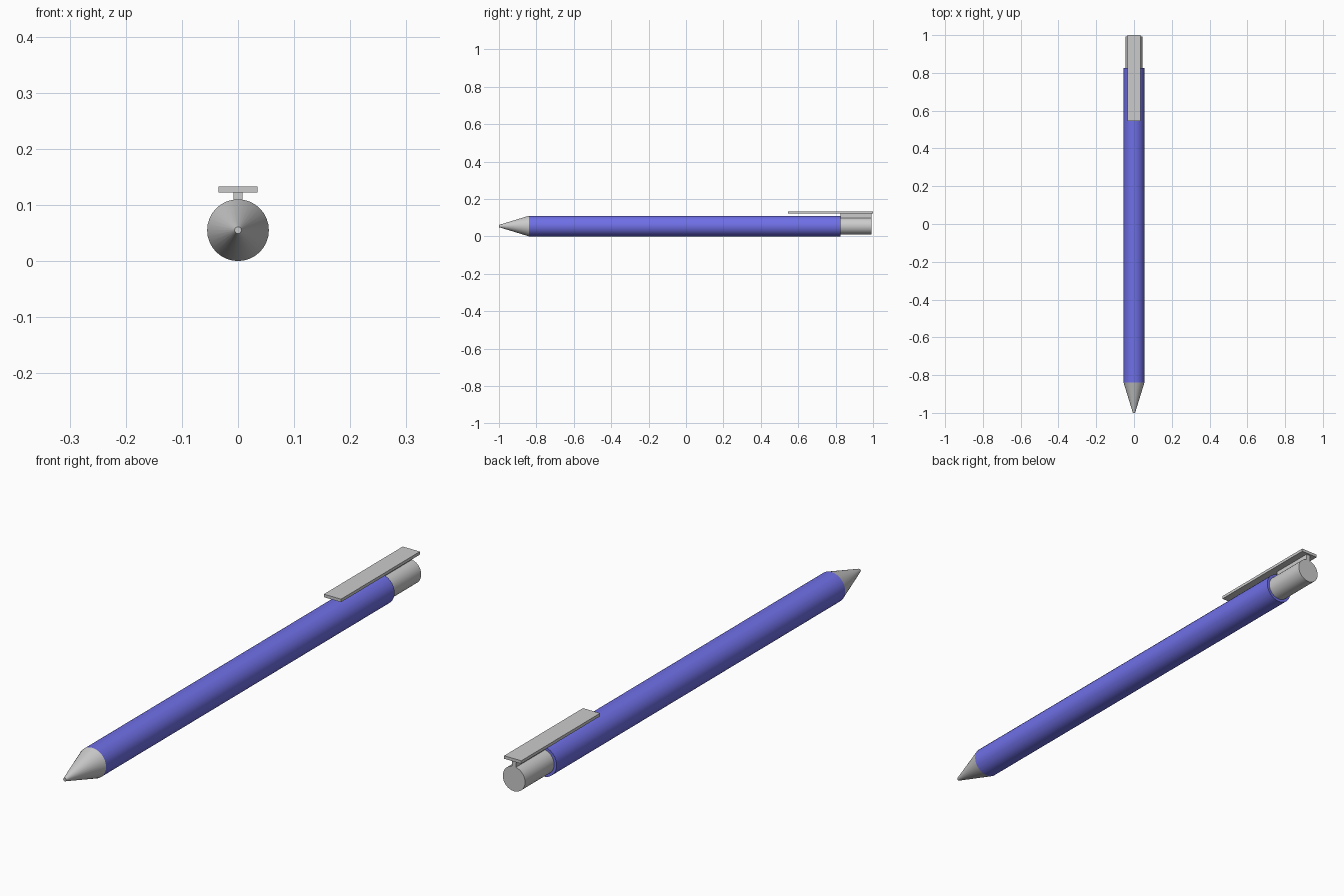
import bpy, math

if "Cube" in bpy.data.objects:
    bpy.data.objects.remove(bpy.data.objects["Cube"])

AXIS_Z = 0.055  # height of the pen's centre line


def lathe(name, y0, y1, r0, r1, segments=32):
    """Cylinder or cone running along y, radius r0 at y0 and r1 at y1."""
    bpy.ops.mesh.primitive_cone_add(
        vertices=segments, radius1=r0, radius2=r1, depth=y1 - y0,
        location=(0, (y0 + y1) / 2, AXIS_Z), rotation=(-math.pi / 2, 0, 0))
    ob = bpy.context.object
    ob.name = name
    bpy.ops.object.shade_smooth_by_angle(angle=math.radians(30))
    return ob


def box(name, half_x, y0, y1, z0, z1):
    bpy.ops.mesh.primitive_cube_add(
        size=1, location=(0, (y0 + y1) / 2, (z0 + z1) / 2))
    ob = bpy.context.object
    ob.name = name
    ob.scale = (2 * half_x, y1 - y0, z1 - z0)
    bpy.ops.object.transform_apply(location=False, rotation=False, scale=True)
    return ob


# Coloured barrel
barrel = lathe("barrel", -0.84, 0.825, 0.055, 0.055)
blue = bpy.data.materials.new("barrel_blue")
blue.diffuse_color = (0.16, 0.16, 0.8, 1)
blue.use_nodes = True
blue.node_tree.nodes["Principled BSDF"].inputs["Base Color"].default_value = blue.diffuse_color
barrel.data.materials.append(blue)

# Writing tip and rear plug
lathe("tip", -1.0, -0.84, 0.006, 0.055)
lathe("end_plug", 0.80, 0.993, 0.045, 0.045)

# Pocket clip on its narrow stem
box("clip", 0.0345, 0.545, 1.0, 0.122, 0.133)
box("clip_stem", 0.008, 0.825, 0.993, 0.095, 0.123)
